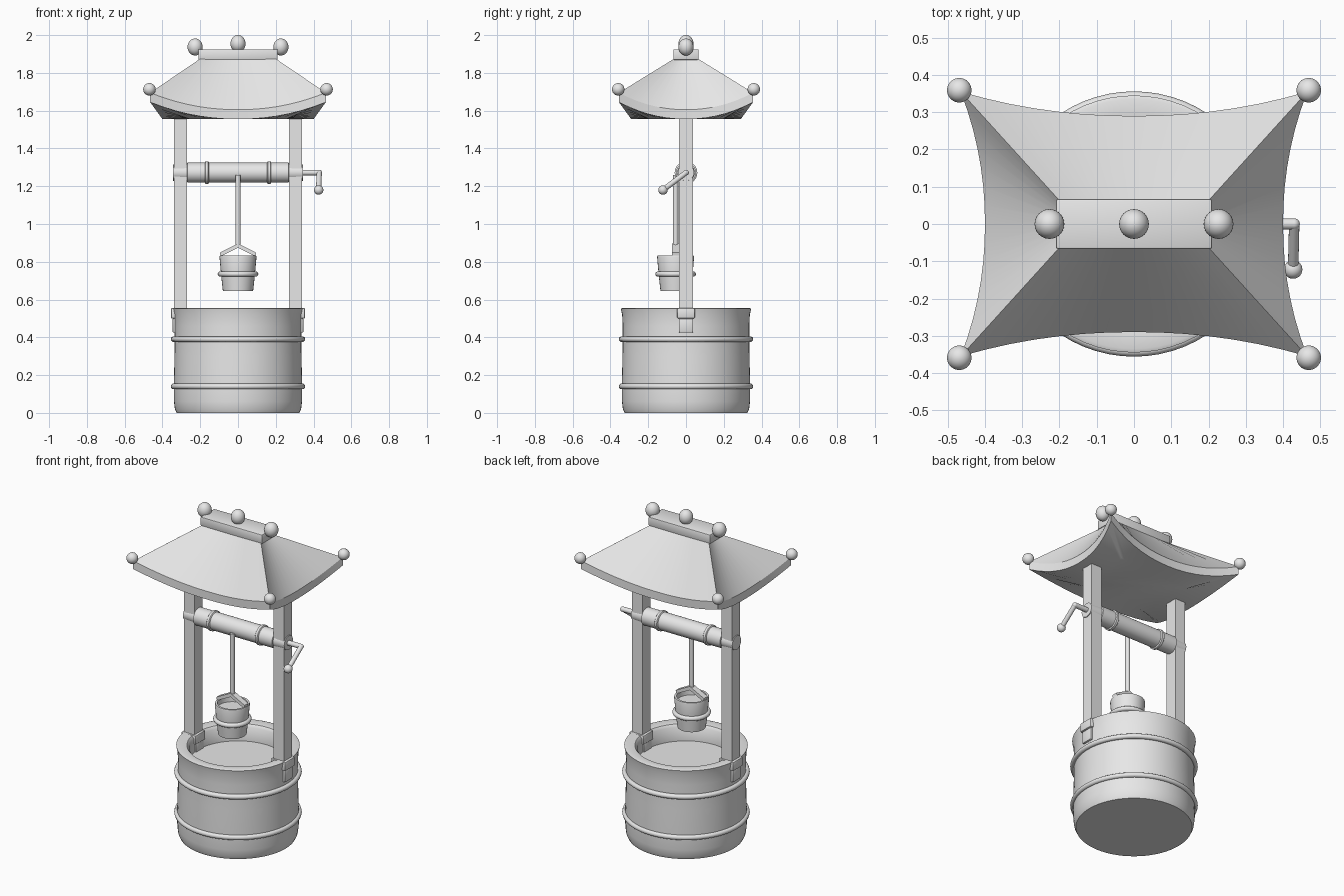
import bpy, bmesh, math
from mathutils import Vector, Matrix

if "Cube" in bpy.data.objects:
    bpy.data.objects.remove(bpy.data.objects["Cube"])

GREY = (0.8, 0.8, 0.8, 1.0)
mat = bpy.data.materials.new("plain grey")
mat.use_nodes = True
mat.diffuse_color = GREY
mat.node_tree.nodes["Principled BSDF"].inputs["Base Color"].default_value = GREY


def finish(name, bm, smooth=40):
    bmesh.ops.recalc_face_normals(bm, faces=bm.faces)
    mesh = bpy.data.meshes.new(name)
    bm.to_mesh(mesh)
    bm.free()
    mesh.materials.append(mat)
    ob = bpy.data.objects.new(name, mesh)
    bpy.context.collection.objects.link(ob)
    if smooth:
        bpy.ops.object.select_all(action='DESELECT')
        ob.select_set(True)
        bpy.context.view_layer.objects.active = ob
        bpy.ops.object.shade_smooth_by_angle(angle=math.radians(smooth))
    return ob


def bridge(bm, a, b):
    n = len(a)
    for i in range(n):
        j = (i + 1) % n
        bm.faces.new((a[i], a[j], b[j], b[i]))


def lathe(name, profile, loc=(0, 0, 0), segs=48, along_x=False):
    """Closed solid turned from (radius, height) points, capped at both ends."""
    bm = bmesh.new()
    rings = [[bm.verts.new((r * math.cos(math.tau * k / segs),
                            r * math.sin(math.tau * k / segs), z))
              for k in range(segs)] for r, z in profile]
    for a, b in zip(rings, rings[1:]):
        bridge(bm, a, b)
    bm.faces.new(rings[0])
    bm.faces.new(rings[-1])
    turn = Matrix.Rotation(math.pi / 2, 4, 'Y') if along_x else Matrix()
    bm.transform(Matrix.Translation(loc) @ turn)
    return finish(name, bm)


def hoop(name, radius, tube, loc, segs=48, sides=10):
    bm = bmesh.new()
    rings = []
    for k in range(segs):
        a = math.tau * k / segs
        ring = []
        for s in range(sides):
            t = math.tau * s / sides
            r = radius + tube * math.cos(t)
            ring.append(bm.verts.new((r * math.cos(a), r * math.sin(a), tube * math.sin(t))))
        rings.append(ring)
    for k in range(segs):
        bridge(bm, rings[k], rings[(k + 1) % segs])
    bm.transform(Matrix.Translation(loc))
    return finish(name, bm, 60)


def rod(name, start, end, radius, segs=16):
    start, end = Vector(start), Vector(end)
    d = end - start
    bm = bmesh.new()
    bmesh.ops.create_cone(bm, cap_ends=True, segments=segs, radius1=radius,
                          radius2=radius, depth=d.length)
    bm.transform(Matrix.Translation((start + end) / 2)
                 @ d.to_track_quat('Z', 'Y').to_matrix().to_4x4())
    return finish(name, bm)


def box(name, low, high, bevel=0.0):
    low, high = Vector(low), Vector(high)
    bm = bmesh.new()
    bmesh.ops.create_cube(bm, size=1)
    bm.transform(Matrix.Translation((low + high) / 2) @ Matrix.Diagonal((high - low).to_4d()))
    if bevel:
        bmesh.ops.bevel(bm, geom=bm.edges[:], offset=bevel, segments=2,
                        profile=0.5, affect='EDGES')
    return finish(name, bm, 30 if bevel else 0)


def ball(name, loc, radius, height):
    bm = bmesh.new()
    bmesh.ops.create_uvsphere(bm, u_segments=24, v_segments=16, radius=1)
    bm.transform(Matrix.Translation(loc) @ Matrix.Diagonal((radius, radius, height, 1)))
    return finish(name, bm, 60)


# Well drum with rounded foot, thick rim and shallow inner floor
lathe("well_drum", [(0.325, 0), (0.334, 0.02), (0.339, 0.06), (0.34, 0.14), (0.336, 0.3),
                    (0.335, 0.46), (0.338, 0.52), (0.345, 0.552), (0.335, 0.556),
                    (0.285, 0.55), (0.272, 0.535), (0.27, 0.45)], segs=64)
for label, z in (("lower", 0.14), ("upper", 0.39)):
    hoop(label + "_hoop", 0.341, 0.015, (0, 0, z), 64)

# Posts and the clamps that hold them on the rim
for label, s in (("left", 1), ("right", -1)):
    def side_box(name, x0, x1, y, z0, z1, bevel=0.0):
        box(label + name, (min(s * x0, s * x1), -y, z0), (max(s * x0, s * x1), y, z1), bevel)
    side_box("_post", 0.27, 0.34, 0.038, 0.43, 1.64)
    side_box("_clamp", 0.255, 0.355, 0.047, 0.5, 0.555, 0.006)
    side_box("_clamp_tab", 0.26, 0.347, 0.038, 0.425, 0.5, 0.006)

# Windlass roller, collars and crank
lathe("roller", [(0.043, -0.345), (0.045, -0.27), (0.053, -0.268),
                 (0.053, 0.268), (0.045, 0.27), (0.043, 0.345)],
      (0, 0, 1.272), 32, True)
for label, x in (("right", -0.165), ("left", 0.165)):
    lathe(label + "_collar", [(0.055, -0.011), (0.06, -0.007), (0.06, 0.007), (0.055, 0.011)],
          (x, 0, 1.272), 32, True)
elbow, grip = (0.43, 0, 1.272), (0.427, -0.122, 1.18)
rod("crank_axle", (0.33, 0, 1.272), elbow, 0.015)
ball("crank_elbow", elbow, 0.015, 0.015)
rod("crank_arm", elbow, grip, 0.014)
ball("crank_knob", grip, 0.025, 0.025)

# Rope, bucket and its handle
BY = -0.055
rod("rope", (0, BY, 0.88), (0, BY, 1.26), 0.014)
lathe("bucket", [(0.08, 0.645), (0.09, 0.735), (0.098, 0.825), (0.096, 0.832),
                 (0.084, 0.832), (0.082, 0.8)], (0, BY, 0), 32)
hoop("bucket_hoop", 0.094, 0.014, (0, BY, 0.735), 32)
for label, s in (("left", 1), ("right", -1)):
    bm = bmesh.new()
    outline = [(0, 0.897), (0.096, 0.848), (0.092, 0.828), (0, 0.874)]
    front, back = [[bm.verts.new((s * x, BY + y, z)) for x, z in outline] for y in (-0.018, 0.018)]
    bridge(bm, front, back)
    bm.faces.new(front)
    bm.faces.new(back)
    finish(label + "_bucket_handle", bm, 0)

# Roof: straight ruled slopes from a ridge rectangle to upswept, hollow-curved eaves
N = 14
TX, TY = 0.2, 0.063


def eave_ring():
    """Points (ridge x, ridge y, eave x, eave y, lift) around the roof."""
    pts = []
    for side in range(4):
        for k in range(N):
            t = -1 + 2 * k / N
            lift = abs(t) ** 2.1
            if side % 2 == 0:
                p = (TX * t, -TY, 0.465 * t, -(0.29 + 0.065 * lift), lift)
            else:
                p = (TX, TY * t, 0.4 + 0.065 * lift, 0.355 * t, lift)
            flip = -1 if side > 1 else 1
            pts.append(tuple(flip * c for c in p[:4]) + (lift,))
    return pts


ring = eave_ring()
bm = bmesh.new()
top = [bm.verts.new((a, b, 1.875)) for a, b, x, y, l in ring]
eave = [bm.verts.new((x, y, 1.605 + 0.09 * l)) for a, b, x, y, l in ring]
lip = [bm.verts.new((x, y, 1.555 + 0.09 * l)) for a, b, x, y, l in ring]
inner = [bm.verts.new((x * 0.55, y * 0.55, 1.556)) for a, b, x, y, l in ring]
for a, b in ((top, eave), (eave, lip), (lip, inner)):
    bridge(bm, a, b)
bm.faces.new(top)
bm.faces.new(inner)
finish("roof", bm, 25)

# Ridge beam and ball finials
box("ridge_beam", (-0.21, -0.067, 1.868), (0.21, 0.067, 1.925), 0.006)
ball("ridge_finial_middle", (0, 0, 1.955), 0.04, 0.045)
for label, s in (("left", 1), ("right", -1)):
    ball("ridge_finial_" + label, (s * 0.227, 0, 1.937), 0.04, 0.045)
    for end, e in (("front", -1), ("back", 1)):
        ball(f"corner_finial_{end}_{label}", (s * 0.469, e * 0.359, 1.713), 0.033, 0.033)
